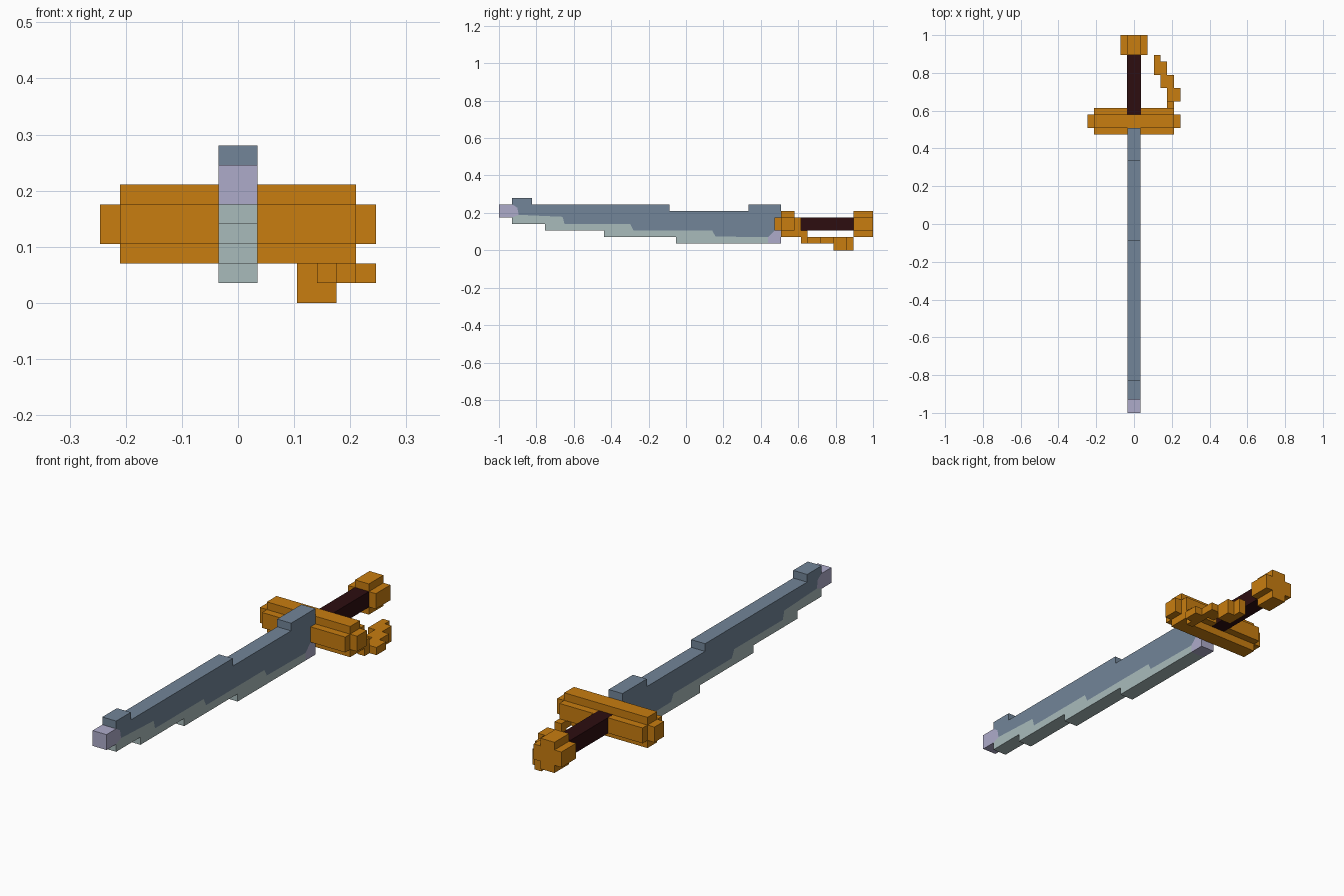
import bpy, bmesh
from mathutils import Matrix, Vector

if "Cube" in bpy.data.objects:
    bpy.data.objects.remove(bpy.data.objects["Cube"], do_unlink=True)

U = 2 / 57  # size of one block


def material(name, rgb):
    m = bpy.data.materials.new(name)
    m.use_nodes = True
    m.diffuse_color = (*rgb, 1)
    m.node_tree.nodes["Principled BSDF"].inputs["Base Color"].default_value = (*rgb, 1)
    return m


steel = material("blue steel", (0.17, 0.235, 0.315))
edge = material("pale edge steel", (0.397, 0.497, 0.497))
lilac = material("lilac steel", (0.42, 0.407, 0.591))
gold = material("gold", (0.578, 0.205, 0.005))
leather = material("dark leather", (0.026, 0.004, 0.005))


def add_object(name, bm, mats):
    mesh = bpy.data.meshes.new(name)
    bm.to_mesh(mesh)
    bm.free()
    for m in mats:
        mesh.materials.append(m)
    ob = bpy.data.objects.new(name, mesh)
    bpy.context.collection.objects.link(ob)
    return ob


def blocks(name, mat, boxes, grow=0.0):
    """Join boxes given in block units as x, y and z ranges."""
    bm = bmesh.new()
    for xr, yr, zr in boxes:
        centre = Vector((sum(xr) / 2 * U, sum(yr) / 2 * U - 1, sum(zr) / 2 * U))
        size = [(r[1] - r[0] + grow) * U for r in (xr, yr, zr)]
        bmesh.ops.create_cube(bm, size=1, matrix=Matrix.Translation(centre) @ Matrix.Diagonal((*size, 1)))
    return add_object(name, bm, [mat])


# Blade: flat side regions sharing their borders, thickened to two blocks
border = [(3, 5.4), (9.7, 5.1), (10, 4), (20, 4), (20.5, 3), (32.5, 3), (33, 2.1), (41, 2)]
spine = [(2, 7), (2, 8), (5, 8), (5, 7), (26, 7), (26, 6), (38, 6), (38, 7), (43, 7)]
belly = [(2, 5), (2, 4), (7, 4), (7, 3), (16, 3), (16, 2), (27, 2), (27, 1), (41, 1)]
regions = [
    (spine + [(43, 3), (42, 3)] + border[::-1] + [(2.8, 6.5)], 0),
    (border + belly[::-1], 1),
    ([(0, 7), (2, 7), (2.8, 6.5), (3, 5.4), (2, 5), (0, 5)], 2),
    ([(41, 2), (42, 3), (43, 3), (43, 1), (41, 1)], 2),
]
bm = bmesh.new()
corners = {}
for outline, index in regions:
    for p in outline:
        if p not in corners:
            corners[p] = bm.verts.new((0, p[0] * U - 1, p[1] * U))
    face = bm.faces.new([corners[p] for p in outline])
    face.material_index = index
bmesh.ops.recalc_face_normals(bm, faces=bm.faces)
blade = add_object("blade", bm, [steel, edge, lilac])
solid = blade.modifiers.new("thickness", "SOLIDIFY")
solid.thickness = 2 * U
solid.offset = 0

# Crossguard with stepped profile and small end caps
blocks("crossguard", gold, [
    ((-6, 6), (43, 45), (2, 6)),
    ((-6, 6), (42, 46), (3, 5)),
    ((-7, 7), (43, 45), (3, 5)),
])

# Grip, a hair proud of the guard
blocks("grip", leather, [((-1, 1), (45, 54), (3, 5))], grow=0.04)

# Pommel with a plus-shaped section
blocks("pommel", gold, [
    ((-2, 2), (54, 57), (3, 5)),
    ((-1, 1), (54, 57), (2, 6)),
])

# Stepped knuckle guard curving under the left side of the grip
blocks("knuckle_guard", gold, [
    ((5, 6), (45, 47), (2, 3)),
    ((5, 6), (46, 51), (1, 2)),
    ((6, 7), (47, 49), (1, 2)),
    ((4, 5), (49, 51), (1, 2)),
    ((4, 5), (51, 53), (0, 2)),
    ((3, 4), (51, 54), (0, 2)),
])
